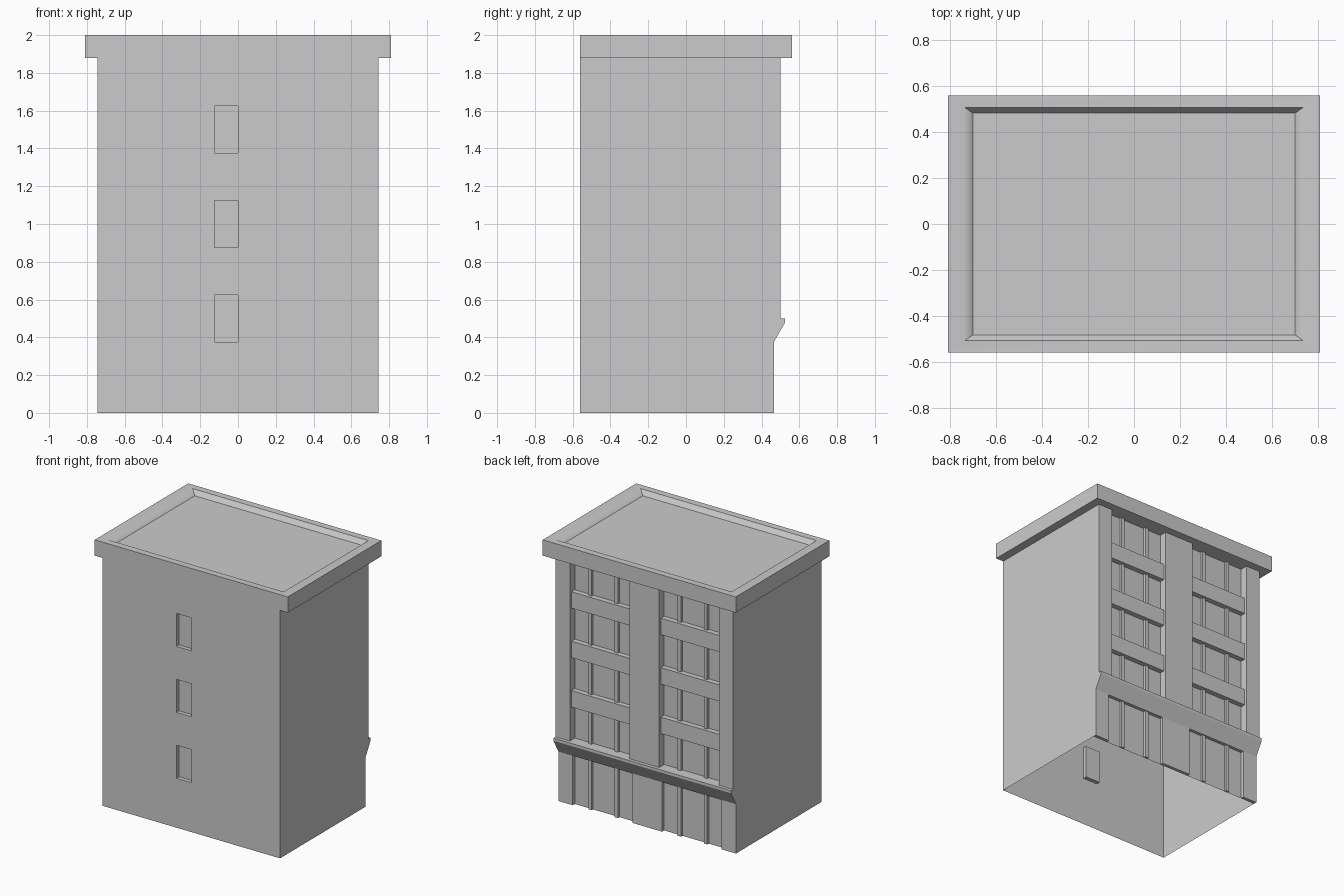
import bpy, bmesh
from mathutils import Vector

if "Cube" in bpy.data.objects:
    bpy.data.objects.remove(bpy.data.objects["Cube"])

GREY = (0.6, 0.6, 0.6, 1)
grey = bpy.data.materials.new("plain grey")
grey.use_nodes = True
grey.diffuse_color = GREY
grey.node_tree.nodes["Principled BSDF"].inputs["Base Color"].default_value = GREY

HALF = 0.745            # half width of the walls
FRONT, GLASS = -0.56, 0.44
LOWER, UPPER = 0.465, 0.5   # pilaster faces below and above the ledge
LEDGE, EAVES, TOP = 0.5, 1.88, 2.0


def finish(name, bm):
    bmesh.ops.recalc_face_normals(bm, faces=bm.faces)
    mesh = bpy.data.meshes.new(name)
    bm.to_mesh(mesh)
    bm.free()
    mesh.materials.append(grey)
    obj = bpy.data.objects.new(name, mesh)
    bpy.context.collection.objects.link(obj)
    return obj


def add_box(bm, x, y, z):
    verts = bmesh.ops.create_cube(bm, size=1)["verts"]
    for v in verts:
        v.co = Vector([(a + b) / 2 + c * (b - a) for (a, b), c in zip((x, y, z), v.co)])
    return verts


def boxes(name, spans):
    bm = bmesh.new()
    for span in spans:
        add_box(bm, *span)
    return finish(name, bm)


# Hollow walls, open at the bottom, with three recessed front windows
bm = bmesh.new()
add_box(bm, (-HALF, HALF), (FRONT, GLASS), (0, EAVES))
bmesh.ops.delete(bm, geom=[f for f in bm.faces if abs(f.normal.z) > 0.5], context="FACES_ONLY")
sills = [0.375, 0.875, 1.375]
cuts = [((x, 0, 0), (1, 0, 0)) for x in (-0.125, 0)]
cuts += [((0, 0, s + h), (0, 0, 1)) for s in sills for h in (0, 0.25)]
for point, normal in cuts:
    wall = [f for f in bm.faces if f.normal.y < -0.5]
    geom = wall + list({e for f in wall for e in f.edges}) + list({v for f in wall for v in f.verts})
    bmesh.ops.bisect_plane(bm, geom=geom, plane_co=point, plane_no=normal)
    bm.normal_update()
panes = []
for f in bm.faces:
    c = f.calc_center_median()
    if f.normal.y < -0.5 and -0.125 < c.x < 0 and any(s < c.z < s + 0.25 for s in sills):
        panes.append(f)
bmesh.ops.inset_individual(bm, faces=panes, thickness=0, depth=-0.03)
mesh_walls = bpy.data.meshes.new("walls")
bm.to_mesh(mesh_walls)
bm.free()
mesh_walls.materials.append(grey)
bpy.context.collection.objects.link(bpy.data.objects.new("walls", mesh_walls))

# Pilasters at both ends and in the middle of the back
columns = [(-HALF, -0.625), (-0.125, 0.125), (0.625, HALF)]
boxes("lower_pilasters", [(c, (GLASS, LOWER), (0, 0.4)) for c in columns])
boxes("upper_pilasters", [(c, (GLASS, UPPER), (LEDGE, EAVES)) for c in columns])

# Window bands and mullions in the two bays
bays = [(-0.625, -0.125), (0.125, 0.625)]
boxes("window_bands", [(b, (GLASS, 0.48), (z, z + 0.125)) for b in bays for z in (0.75, 1.125, 1.5)])
posts = [side * (0.375 + d) for side in (-1, 1) for d in (-0.11, 0.11)]
boxes("mullions", [((x - 0.014, x + 0.014), (GLASS, 0.458), (0, EAVES)) for x in posts])

# Sloping ledge across the back
profile = [(GLASS, 0.375), (LOWER, 0.375), (0.525, 0.48), (0.525, LEDGE), (GLASS, LEDGE)]
bm = bmesh.new()
end = bm.faces.new([bm.verts.new((-HALF, y, z)) for y, z in profile])
moved = bmesh.ops.extrude_face_region(bm, geom=[end], use_keep_orig=True)["geom"]
bmesh.ops.translate(bm, vec=(2 * HALF, 0, 0), verts=[v for v in moved if isinstance(v, bmesh.types.BMVert)])
finish("ledge", bm)

# Cornice: outer band, flat rim and slope down to the roof
bm = bmesh.new()
loops = []
for x, y, z in [(0.81, 0.56, EAVES), (0.81, 0.56, TOP), (0.738, 0.508, TOP), (0.7, 0.482, 1.965)]:
    loops.append([bm.verts.new((sx * x, sy * y, z)) for sx, sy in ((-1, -1), (1, -1), (1, 1), (-1, 1))])
bm.faces.new(loops[0][::-1])
for a, b in zip(loops, loops[1:]):
    for i in range(4):
        j = (i + 1) % 4
        bm.faces.new((a[i], a[j], b[j], b[i]))
cornice = finish("cornice", bm)
bpy.ops.object.select_all(action="DESELECT")
cornice.select_set(True)
bpy.context.view_layer.objects.active = cornice
bpy.ops.object.shade_smooth_by_angle(angle=0.9)

# Flat roof
bm = bmesh.new()
bm.faces.new([bm.verts.new((sx * 0.7, sy * 0.482, 1.965)) for sx, sy in ((-1, -1), (1, -1), (1, 1), (-1, 1))])
finish("roof", bm)
